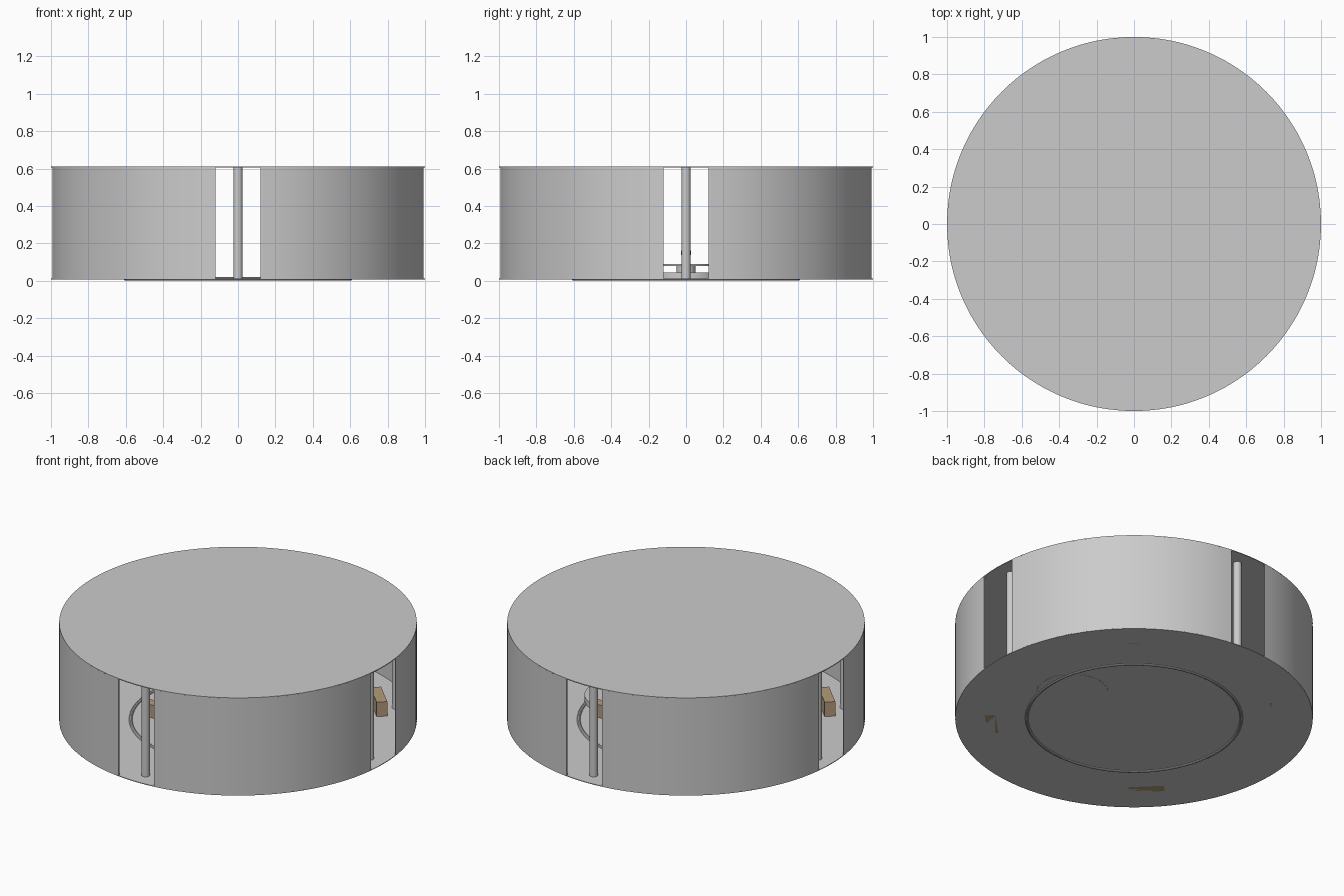
import bpy, bmesh, math
from mathutils import Matrix, Vector

if "Cube" in bpy.data.objects:
    bpy.data.objects.remove(bpy.data.objects["Cube"])

WALL_R, FLOOR, TOP, GAP = 1.0, 0.01, 0.61, 0.12


def material(name, rgb):
    m = bpy.data.materials.new(name)
    m.diffuse_color = (*rgb, 1)
    m.use_nodes = True
    m.node_tree.nodes["Principled BSDF"].inputs["Base Color"].default_value = m.diffuse_color
    return m


WOOD = material("wood", (0.45, 0.33, 0.2))


def finish(name, bm, mat=None, smooth=True):
    bmesh.ops.recalc_face_normals(bm, faces=bm.faces)
    me = bpy.data.meshes.new(name)
    bm.to_mesh(me)
    bm.free()
    ob = bpy.data.objects.new(name, me)
    bpy.context.collection.objects.link(ob)
    if mat:
        me.materials.append(mat)
    if smooth:
        bpy.ops.object.select_all(action='DESELECT')
        ob.select_set(True)
        bpy.context.view_layer.objects.active = ob
        bpy.ops.object.shade_smooth_by_angle(angle=math.radians(35))
    return ob


def cylinder(name, x, y, z0, z1, r, sides=32):
    bm = bmesh.new()
    bmesh.ops.create_cone(bm, cap_ends=True, segments=sides, radius1=r, radius2=r,
                          depth=z1 - z0, matrix=Matrix.Translation((x, y, (z0 + z1) / 2)))
    return finish(name, bm)


def box(name, x, y, z0, size, angle=0, mat=None):
    bm = bmesh.new()
    m = (Matrix.Translation((x, y, z0 + size[2] / 2)) @ Matrix.Rotation(angle, 4, 'Z')
         @ Matrix.Diagonal((*size, 1)))
    bmesh.ops.create_cube(bm, size=1, matrix=m)
    return finish(name, bm, mat, False)


def sweep(name, profile, start, end, steps):
    """Revolve a closed (radius, z) profile from one angle to another."""
    bm = bmesh.new()
    full = abs(end - start - math.tau) < 1e-6
    rings = []
    for i in range(steps if full else steps + 1):
        a = start + (end - start) * i / steps
        rings.append([bm.verts.new((r * math.cos(a), r * math.sin(a), z)) for r, z in profile])
    n = len(profile)
    for i in range(steps):
        p, q = rings[i], rings[(i + 1) % len(rings)]
        for j in range(n):
            k = (j + 1) % n
            bm.faces.new((p[j], q[j], q[k], p[k]))
    if not full:
        bm.faces.new(rings[0])
        bm.faces.new(rings[-1])
    return finish(name, bm)


# Floor and roof discs
cylinder("floor", 0, 0, FLOOR - 0.003, FLOOR + 0.001, WALL_R, 96)
cylinder("roof", 0, 0, TOP - 0.005, TOP, WALL_R, 96)

# Four curved walls between the cardinal doorways
half = math.asin(GAP / WALL_R)
wall = [(WALL_R, FLOOR), (WALL_R, TOP - 0.005),
        (WALL_R - 0.006, TOP - 0.005), (WALL_R - 0.006, FLOOR)]
for i in range(4):
    a = i * math.pi / 2
    sweep(f"wall_{i + 1}", wall, a + half, a + math.pi / 2 - half, 24)

# Eight columns just inside the wall
for i in range(8):
    a = i * math.pi / 4
    cylinder(f"column_{i + 1}", 0.9 * math.cos(a), 0.9 * math.sin(a), FLOOR, TOP, 0.024)

# Floor ring
ring = [(0.6 + 0.01 * math.cos(t * math.tau / 10), 0.01 + 0.01 * math.sin(t * math.tau / 10))
        for t in range(10)]
sweep("floor_ring", ring, 0, math.tau, 96)

# Benches against the walls and small blocks nearer the middle
for i in range(4):
    a = math.pi / 4 + i * math.pi / 2
    box(f"bench_{i + 1}", 0.8 * math.cos(a), 0.8 * math.sin(a), 0.007,
        (0.06, 0.2, 0.093), a, WOOD)
for i, (sx, sy) in enumerate([(1, 1), (-1, 1), (-1, -1), (1, -1)]):
    box(f"block_{i + 1}", 0.4 * sx, 0.23 * sy, FLOOR, (0.14, 0.06, 0.08), 0, WOOD)

# Round platform
cylinder("platform", 0.45, 0, 0.006, 0.045, 0.2, 48)

# Pedestal table with a ball on a stem
cylinder("table_leg", -0.3, 0, 0.007, 0.082, 0.05)
cylinder("table_top", -0.3, 0, 0.08, 0.09, 0.16, 48)
cylinder("ball_stem", -0.3, 0, 0.09, 0.13, 0.01, 16)
bm = bmesh.new()
bmesh.ops.create_uvsphere(bm, u_segments=24, v_segments=12, radius=0.028,
                          matrix=Matrix.Translation((-0.3, 0, 0.15)))
finish("ball", bm)
